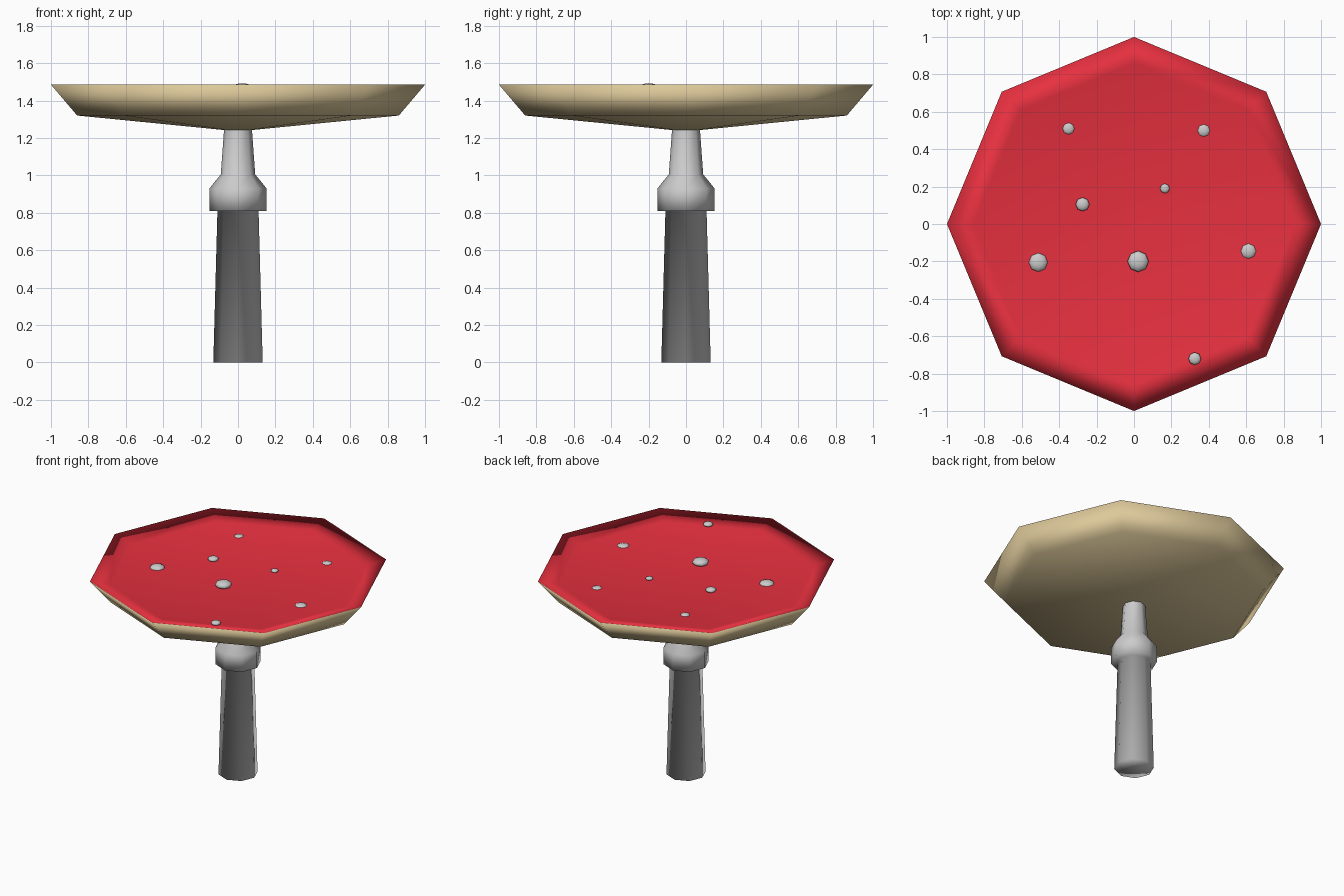
import bpy, bmesh, math

if "Cube" in bpy.data.objects:
    bpy.data.objects.remove(bpy.data.objects["Cube"])

SIDES = 8

def material(name, rgb):
    m = bpy.data.materials.new(name)
    m.diffuse_color = (*rgb, 1)
    m.use_nodes = True
    m.node_tree.nodes["Principled BSDF"].inputs["Base Color"].default_value = m.diffuse_color
    return m

def lathe(name, profile, mats=(), switch=None):
    """Eight-sided solid from (radius, z) pairs; bands from index `switch` use material 1."""
    bm = bmesh.new()
    rings = []
    for r, z in profile:
        if r == 0:
            rings.append([bm.verts.new((0, 0, z))] * SIDES)
        else:
            rings.append([bm.verts.new((r * math.cos(math.tau * i / SIDES),
                                        r * math.sin(math.tau * i / SIDES), z))
                          for i in range(SIDES)])
    for k, (a, b) in enumerate(zip(rings, rings[1:])):
        for i in range(SIDES):
            j = (i + 1) % SIDES
            f = bm.faces.new(list(dict.fromkeys([a[i], a[j], b[j], b[i]])))
            f.smooth = True
            f.material_index = int(switch is not None and k >= switch)
    bmesh.ops.recalc_face_normals(bm, faces=bm.faces)
    me = bpy.data.meshes.new(name)
    bm.to_mesh(me)
    bm.free()
    for m in mats:
        me.materials.append(m)
    ob = bpy.data.objects.new(name, me)
    bpy.context.collection.objects.link(ob)
    return ob

tan = material("tan", (0.72, 0.58, 0.32))
red = material("red", (0.80, 0.03, 0.05))

# Stem with its collar; the tip runs up inside the cap
lathe("stem", [(0, 0), (0.132, 0), (0.11, 0.81), (0.153, 0.81), (0.153, 0.93),
               (0.092, 1.005), (0.075, 1.24), (0.055, 1.435), (0, 1.435)])

# Upturned cap: tan underside, shallow red dish on top
lathe("cap", [(0, 1.235), (0.86, 1.32), (1.0, 1.485), (0.86, 1.45), (0, 1.447)],
      (tan, red), switch=2)

# Flattened spots: x, y, z, radius
spots = [(0.022, -0.2, 1.467, 0.057), (-0.512, -0.205, 1.447, 0.052),
         (0.612, -0.145, 1.442, 0.045), (0.373, 0.5, 1.443, 0.037),
         (-0.35, 0.51, 1.445, 0.034), (-0.275, 0.105, 1.458, 0.037),
         (0.165, 0.19, 1.456, 0.026), (0.325, -0.72, 1.464, 0.034)]
dome = [(math.sin(math.pi * k / 6), -0.45 * math.cos(math.pi * k / 6)) for k in range(1, 6)]
for n, (x, y, z, r) in enumerate(spots, 1):
    ob = lathe(f"spot_{n}", [(0, -0.45 * r)] + [(a * r, b * r) for a, b in dome] + [(0, 0.45 * r)])
    ob.location = (x, y, z)
